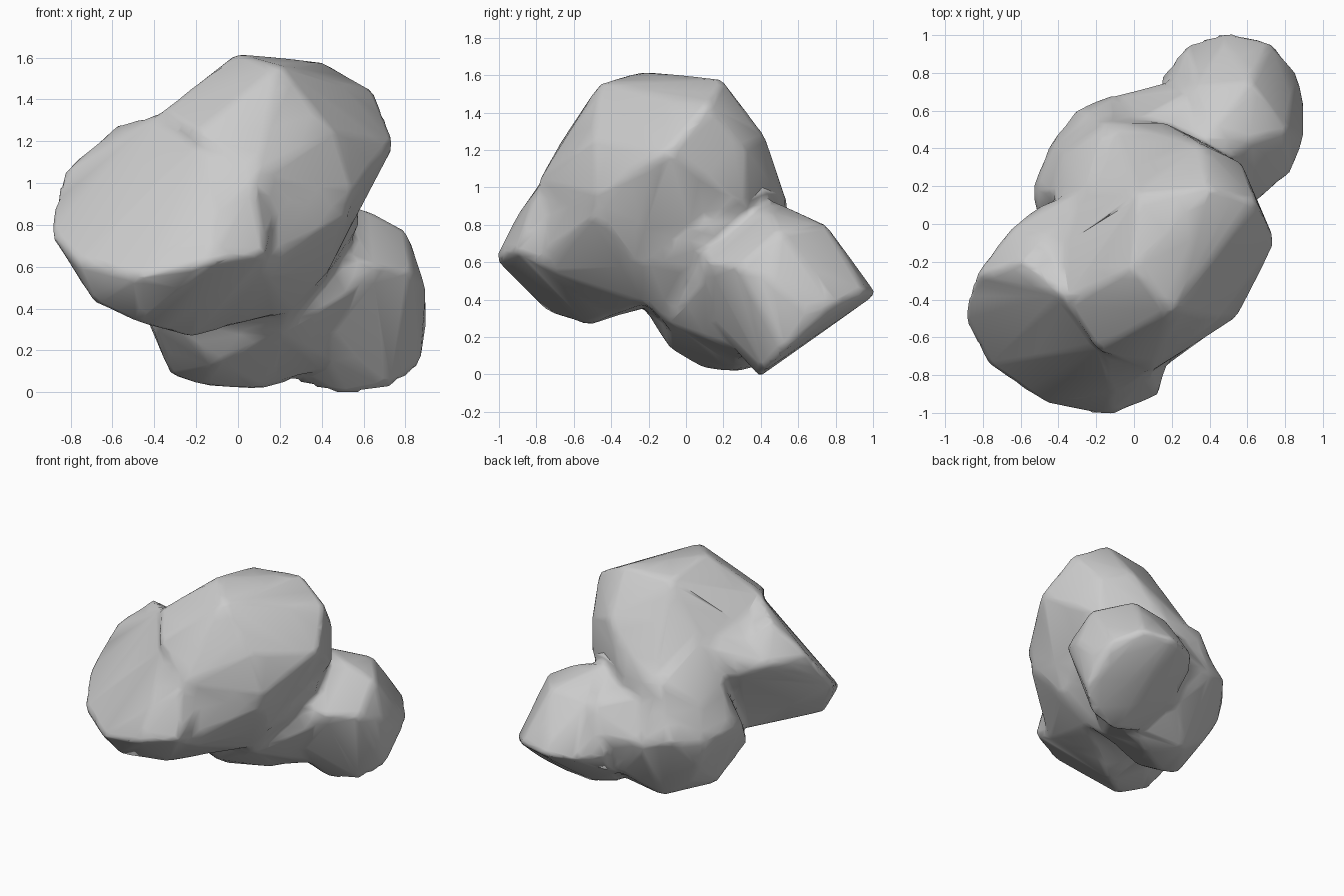
import bpy, bmesh

grey = bpy.data.materials.new("stone_grey")
grey.diffuse_color = (0.6, 0.6, 0.6, 1)
body = bmesh.new()


def lump(points):
    """Add one convex lump, wrapped around a few outline points, to the body."""
    bm = bmesh.new()
    for p in points:
        bm.verts.new(p)
    bmesh.ops.convex_hull(bm, input=bm.verts[:])
    loose = [v for v in bm.verts if not v.link_faces]
    bmesh.ops.delete(bm, geom=loose, context='VERTS')
    bmesh.ops.recalc_face_normals(bm, faces=bm.faces[:])
    me = bpy.data.meshes.new("lump")
    bm.to_mesh(me)
    bm.free()
    body.from_mesh(me)
    bpy.data.meshes.remove(me)


# Tall upper lump
lump([
    (-0.01, -0.24, 1.62), (0.40, 0.19, 1.58), (0.02, 0.15, 1.56), (0.20, -0.46, 1.56),
    (0.65, 0.12, 1.44), (0.75, -0.10, 1.19), (0.57, 0.32, 1.20), (0.36, 0.42, 1.28),
    (0.16, 0.54, 0.92), (-0.10, 0.54, 0.90), (0.55, -0.49, 0.95), (0.45, -0.50, 1.25),
    (0.08, -0.79, 1.03), (-0.20, -0.67, 1.24), (-0.37, -0.42, 1.34), (-0.42, -0.15, 1.20),
    (-0.25, 0.17, 1.20), (0.18, -0.70, 0.78), (0.44, -0.30, 0.60), (0.25, -0.22, 0.40),
    (0.57, 0.32, 0.90), (0.00, -0.30, 0.36)])

# Front lump with a broad blunt face
lump([
    (-0.91, -0.49, 0.77), (-0.84, -0.27, 1.05), (-0.58, -0.20, 1.28), (-0.36, -0.38, 1.34),
    (-0.15, -0.62, 1.25), (0.08, -0.79, 1.00), (0.17, -0.74, 0.85), (0.13, -0.91, 0.66),
    (-0.13, -1.02, 0.62), (-0.47, -0.95, 0.55), (-0.77, -0.75, 0.62), (-0.69, -0.68, 0.43),
    (-0.47, -0.73, 0.33), (-0.22, -0.52, 0.26), (0.04, -0.38, 0.34), (0.14, -0.72, 0.56),
    (-0.12, -0.91, 0.84), (-0.67, -0.04, 1.02), (-0.51, 0.09, 0.95), (-0.25, 0.18, 0.95),
    (-0.30, -0.23, 0.36)])

# Flesh joining the front lump to the upper lump, below and behind
lump([
    (0.13, -0.78, 0.62), (0.14, -0.72, 0.55), (0.16, -0.74, 0.90), (0.53, -0.49, 0.86),
    (0.54, -0.26, 0.79), (0.44, -0.23, 0.58), (0.25, -0.22, 0.38), (0.04, -0.38, 0.34),
    (-0.22, -0.50, 0.28), (-0.20, -0.23, 0.35), (0.00, -0.50, 0.80), (0.53, -0.42, 0.94)])
lump([
    (-0.67, -0.04, 1.03), (-0.51, 0.09, 0.98), (-0.25, 0.19, 1.15), (-0.45, -0.15, 1.22),
    (-0.40, -0.28, 1.26), (-0.10, 0.10, 1.30), (-0.25, 0.18, 0.80), (-0.10, -0.20, 0.90)])

# Low lump under the upper one
lump([
    (-0.54, 0.19, 0.60), (-0.52, 0.05, 0.55), (-0.44, 0.43, 0.55), (-0.30, 0.61, 0.58),
    (-0.10, 0.69, 0.52), (-0.41, -0.15, 0.32), (-0.33, -0.23, 0.36), (-0.32, 0.08, 0.08),
    (-0.15, 0.10, 0.03), (0.12, 0.26, 0.015), (0.27, 0.35, 0.06), (-0.10, -0.09, 0.14),
    (0.20, -0.10, 0.28), (-0.36, 0.15, 1.00), (-0.12, 0.53, 0.90), (0.20, 0.50, 0.85),
    (-0.10, 0.42, 0.05), (-0.40, 0.42, 0.36), (-0.31, 0.38, 0.20), (0.12, 0.62, 0.25)])

# Waist joining the upper lump to the lower lump
lump([
    (0.57, 0.32, 1.00), (0.36, 0.44, 0.98), (0.16, 0.54, 0.92), (-0.15, 0.53, 0.95),
    (-0.25, 0.18, 1.20), (-0.42, 0.16, 0.92), (-0.53, 0.18, 0.62), (-0.43, 0.42, 0.57),
    (-0.38, 0.38, 0.78), (-0.33, -0.22, 0.36), (0.20, -0.12, 0.28), (0.25, -0.21, 0.38),
    (0.44, -0.20, 0.59), (0.58, 0.12, 0.80), (0.42, 0.30, 0.50), (-0.28, 0.57, 0.60)])

# Rear lump with a slanted blunt underside
lump([
    (0.14, 0.77, 0.42), (0.28, 0.95, 0.42), (0.50, 1.02, 0.43), (0.72, 0.97, 0.44),
    (0.86, 0.81, 0.38), (0.90, 0.65, 0.33), (0.90, 0.46, 0.50), (0.83, 0.27, 0.58),
    (0.64, 0.11, 0.60), (0.62, 0.44, 0.87), (0.38, 0.44, 0.94), (0.81, 0.50, 0.77),
    (0.62, 0.75, 0.80), (0.32, 0.73, 0.77), (0.35, 0.25, 0.87), (0.40, 0.05, 0.69),
    (0.50, 0.39, -0.015), (0.72, 0.42, 0.02), (0.87, 0.52, 0.12), (0.28, 0.40, 0.05),
    (0.18, 0.62, 0.22), (0.30, 0.05, 0.38), (0.45, 0.15, 0.28)])

# Neck joining the lower lump to the rear lump
lump([
    (-0.10, 0.68, 0.54), (0.28, 0.78, 0.55), (0.30, 0.70, 0.74), (0.38, 0.44, 0.92),
    (0.00, 0.54, 0.82), (0.20, -0.10, 0.28), (0.28, -0.04, 0.42), (0.40, 0.05, 0.68),
    (0.64, 0.13, 0.55), (0.12, 0.26, 0.03), (0.45, 0.30, 0.12), (0.15, 0.62, 0.24),
    (-0.05, 0.50, 0.20)])

# Fuse all lumps into one soft low-poly skin
mesh = bpy.data.meshes.new("lumpy_body")
body.to_mesh(mesh)
body.free()
mesh.materials.append(grey)
ob = bpy.data.objects.new("lumpy_body", mesh)
bpy.context.collection.objects.link(ob)
fuse = ob.modifiers.new("fuse", 'REMESH')
fuse.mode = 'VOXEL'
fuse.voxel_size = 0.025
fuse.use_smooth_shade = True
soften = ob.modifiers.new("soften", 'SMOOTH')
soften.factor = 0.5
soften.iterations = 6
simplify = ob.modifiers.new("simplify", 'DECIMATE')
simplify.ratio = 0.05
